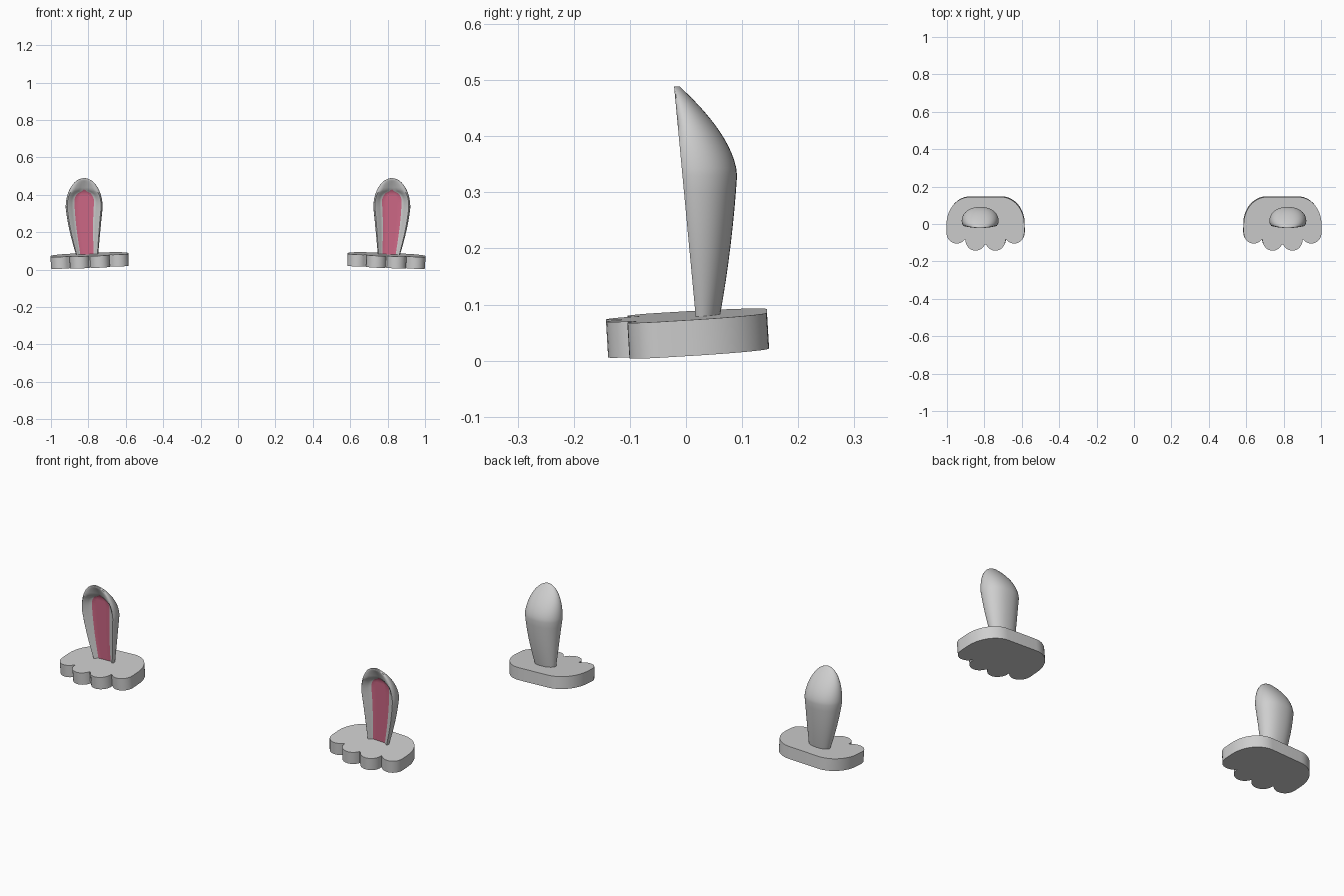
import bpy, bmesh
from math import sin, cos, pi, radians, sqrt
from mathutils import Matrix

cube = bpy.data.objects.get("Cube")
if cube:
    bpy.data.objects.remove(cube, do_unlink=True)


def make_material(name, colour):
    mat = bpy.data.materials.new(name)
    mat.use_nodes = True
    mat.diffuse_color = colour
    mat.node_tree.nodes["Principled BSDF"].inputs["Base Color"].default_value = colour
    return mat


GREY = make_material("light grey", (0.62, 0.62, 0.62, 1))
PINK = make_material("inner ear pink", (0.62, 0.14, 0.24, 1))


def finish(bm, name, side, materials, angle):
    """Mirror to the wanted side, turn into an object and shade it."""
    bmesh.ops.remove_doubles(bm, verts=bm.verts, dist=0.00002)
    bmesh.ops.transform(bm, matrix=Matrix.Diagonal((side, 1, 1, 1)), verts=bm.verts)
    bmesh.ops.recalc_face_normals(bm, faces=bm.faces)
    mesh = bpy.data.meshes.new(name)
    bm.to_mesh(mesh)
    bm.free()
    obj = bpy.data.objects.new(name, mesh)
    bpy.context.collection.objects.link(obj)
    for mat in materials:
        mesh.materials.append(mat)
    bpy.ops.object.select_all(action='DESELECT')
    obj.select_set(True)
    bpy.context.view_layer.objects.active = obj
    bpy.ops.object.shade_smooth_by_angle(angle=radians(angle))


def arc(cx, cy, rx, ry, start, end, steps):
    angles = [radians(start + (end - start) * i / steps) for i in range(steps + 1)]
    return [(cx + rx * cos(a), cy + ry * sin(a)) for a in angles]


def build_base(name, side):
    # Rounded back, then two scallops up to the centre cusp
    half = arc(-0.085, 0, 0.123, 0.146, 90, 180, 14)
    half += arc(-0.154, -0.047, 0.054, 0.056, 180, 318, 12)
    half += arc(-0.053, -0.085, 0.054, 0.056, 175, 337, 12)
    outline = half + [(-x, y) for x, y in reversed(half)]
    bm = bmesh.new()
    face = bm.faces.new([bm.verts.new((x, y, 0)) for x, y in outline])
    top = bmesh.ops.extrude_face_region(bm, geom=[face])["geom"]
    moved = [v for v in top if isinstance(v, bmesh.types.BMVert)]
    bmesh.ops.translate(bm, vec=(0, 0, 0.064), verts=moved)
    tilt = Matrix.Rotation(radians(2.2), 4, 'Y') @ Matrix.Rotation(radians(3.4), 4, 'X')
    bmesh.ops.transform(bm, matrix=Matrix.Translation((0.792, 0.002, 0.016)) @ tilt,
                        verts=bm.verts)
    finish(bm, name, side, [GREY], 30)


WIDEST, TIP, FOOT = 0.33, 0.489, 0.05


def ear_section(z):
    """Points of the closed cross-section at height z, and its pink half width."""
    t = min(1, (z - FOOT) / (WIDEST - FOOT))
    s = max(0, (z - WIDEST) / (TIP - WIDEST))
    width = (0.053 + 0.046 * t * (1.3 - 0.3 * t)) * sqrt(max(0, 1 - s * s))
    front = 0.02 - 0.094 * (z - FOOT)
    back = 0.055 + 0.036 * t * (1.5 - 0.5 * t) - 0.103 * s ** 1.7
    depth = back - front
    arch = max(0, (z - 0.36) / 0.06)
    pink = (0.034 + 0.06 * (z - FOOT)) * sqrt(max(0, 1 - arch * arch))
    fade = min(1, max(0, (0.48 - z) / 0.07))
    scoop = (0.012 + 0.06 * (z - FOOT)) * fade
    centre = 0.804 + 0.0185 * sin(t * pi / 2)
    gap = width - pink
    # Scooped front and rolled rim
    half = [(0, scoop), (pink / 2, scoop), (pink, scoop),
            (pink + gap * 0.3, scoop * 0.65), (pink + gap * 0.6, scoop * 0.2),
            (pink + gap * 0.82, 0), (width * 0.97, depth * 0.07)]
    # Domed back
    for i in range(11):
        a = i / 10 * pi / 2
        half.append((width * cos(a) ** 0.9, depth * (0.22 + 0.78 * sin(a) ** 0.95)))
    half[-1] = (0, depth)
    ring = half + [(-x, y) for x, y in reversed(half[1:-1])]
    return [(centre + x, front + y, z) for x, y in ring], pink


def build_ear(name, side):
    heights = [FOOT + (WIDEST - FOOT) * i / 9 for i in range(9)]
    heights += [WIDEST + (TIP - WIDEST) * sin(radians(87) * i / 18) for i in range(19)]
    bm = bmesh.new()
    rings, pinks = [], []
    for z in heights:
        points, pink = ear_section(z)
        rings.append([bm.verts.new(p) for p in points])
        pinks.append(pink)
    n = len(rings[0])
    for low, high, pink in zip(rings, rings[1:], pinks):
        for i in range(n):
            j = (i + 1) % n
            face = bm.faces.new((low[i], low[j], high[j], high[i]))
            # Middle strips of the scoop are pink
            face.material_index = int(pink > 0 and i in (0, 1, n - 2, n - 1))
    bm.faces.new(rings[0])
    bm.faces.new(rings[-1])
    finish(bm, name, side, [GREY, PINK], 60)


# Matching pair, one on each side
for label, side in (("left", 1), ("right", -1)):
    build_base(label + "_base", side)
    build_ear(label + "_ear", side)
